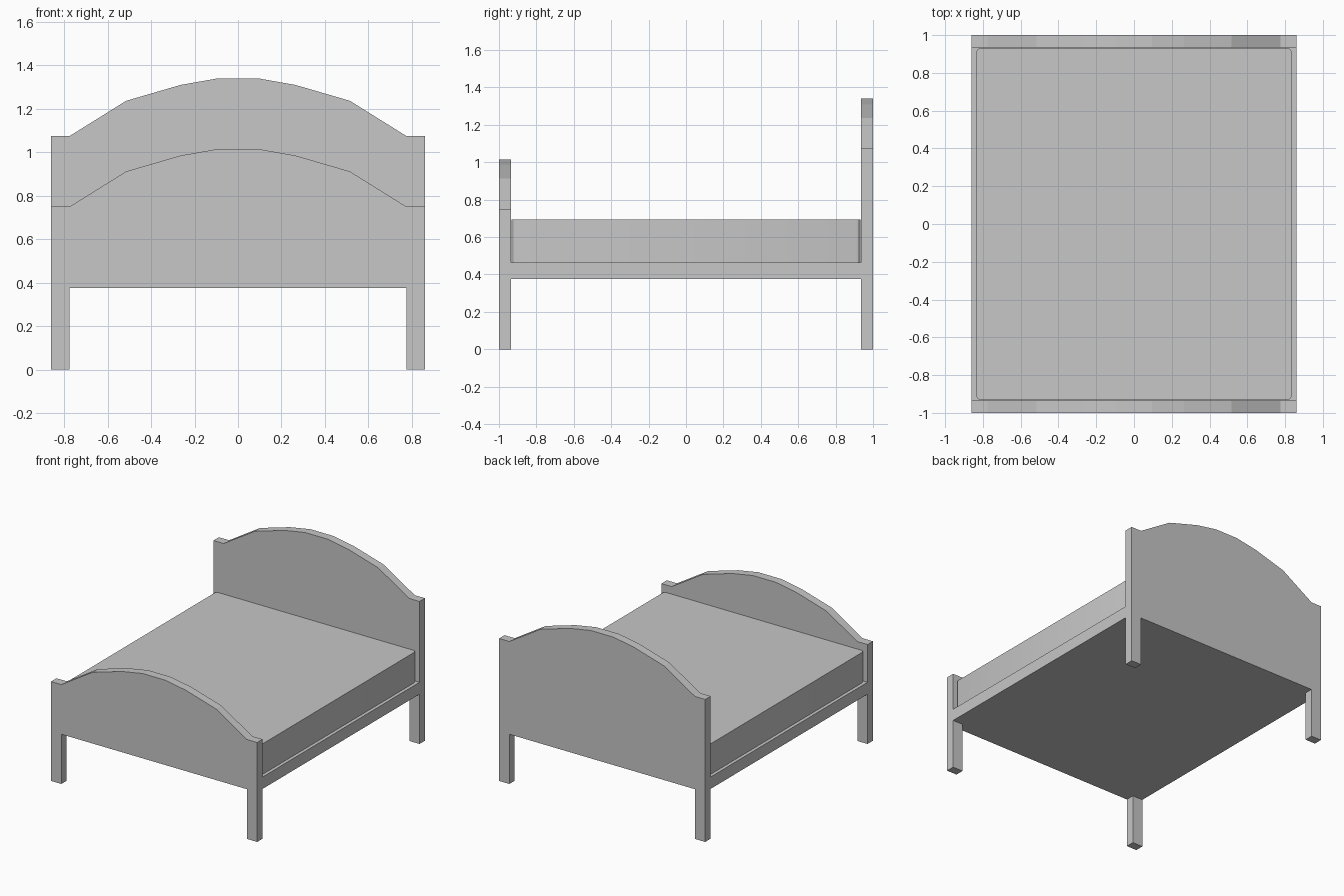
import bpy
import bmesh

cube = bpy.data.objects.get("Cube")
if cube:
    bpy.data.objects.remove(cube, do_unlink=True)

# Single plain grey
grey = bpy.data.materials.new("light_grey")
grey.use_nodes = True
colour = (0.57, 0.57, 0.57, 1)
grey.diffuse_color = colour
grey.node_tree.nodes["Principled BSDF"].inputs["Base Color"].default_value = colour

HALF_WIDTH, INNER = 0.86, 0.775   # outer side and inner side of the legs
THICK = 0.065                     # board thickness
RAIL_BOTTOM, RAIL_TOP = 0.375, 0.465


def finish(name, bm):
    bmesh.ops.recalc_face_normals(bm, faces=bm.faces)
    mesh = bpy.data.meshes.new(name)
    bm.to_mesh(mesh)
    bm.free()
    mesh.materials.append(grey)
    obj = bpy.data.objects.new(name, mesh)
    bpy.context.collection.objects.link(obj)
    return obj


def box(name, half_x, half_y, z0, z1, corner=0):
    bm = bmesh.new()
    bmesh.ops.create_cube(bm, size=1)
    for v in bm.verts:
        v.co.x *= 2 * half_x
        v.co.y *= 2 * half_y
        v.co.z = z1 if v.co.z > 0 else z0
    if corner:
        upright = [e for e in bm.edges
                   if abs(e.verts[0].co.z - e.verts[1].co.z) > 0.01]
        bmesh.ops.bevel(bm, geom=upright, offset=corner, segments=3,
                        profile=0.5, affect='EDGES')
    return finish(name, bm)


def end_board(name, y, shoulder):
    """Arched board and its two legs, cut as one extruded outline."""
    right = [(INNER, RAIL_BOTTOM), (INNER, 0), (HALF_WIDTH, 0),
             (HALF_WIDTH, shoulder), (INNER, shoulder)]
    arch = [(0.515, 0.162), (0.265, 0.235), (0.095, 0.265)]
    right += [(x, shoulder + rise) for x, rise in arch]
    outline = right + [(-x, z) for x, z in reversed(right)]
    bm = bmesh.new()
    face = bm.faces.new([bm.verts.new((x, y, z)) for x, z in outline])
    result = bmesh.ops.extrude_face_region(bm, geom=[face])
    moved = [g for g in result["geom"] if isinstance(g, bmesh.types.BMVert)]
    bmesh.ops.translate(bm, verts=moved, vec=(0, THICK, 0))
    return finish(name, bm)


# Headboard and lower footboard
end_board("headboard", 1 - THICK, 1.075)
end_board("footboard", -1, 0.75)

# Base between the boards, flush with the legs
box("bed_base", HALF_WIDTH, 1 - THICK, RAIL_BOTTOM, RAIL_TOP)

# Mattress with rounded upright corners
mattress = box("mattress", 0.835, 0.932, RAIL_TOP, 0.695, corner=0.025)
bpy.ops.object.select_all(action='DESELECT')
mattress.select_set(True)
bpy.context.view_layer.objects.active = mattress
bpy.ops.object.shade_smooth_by_angle()
